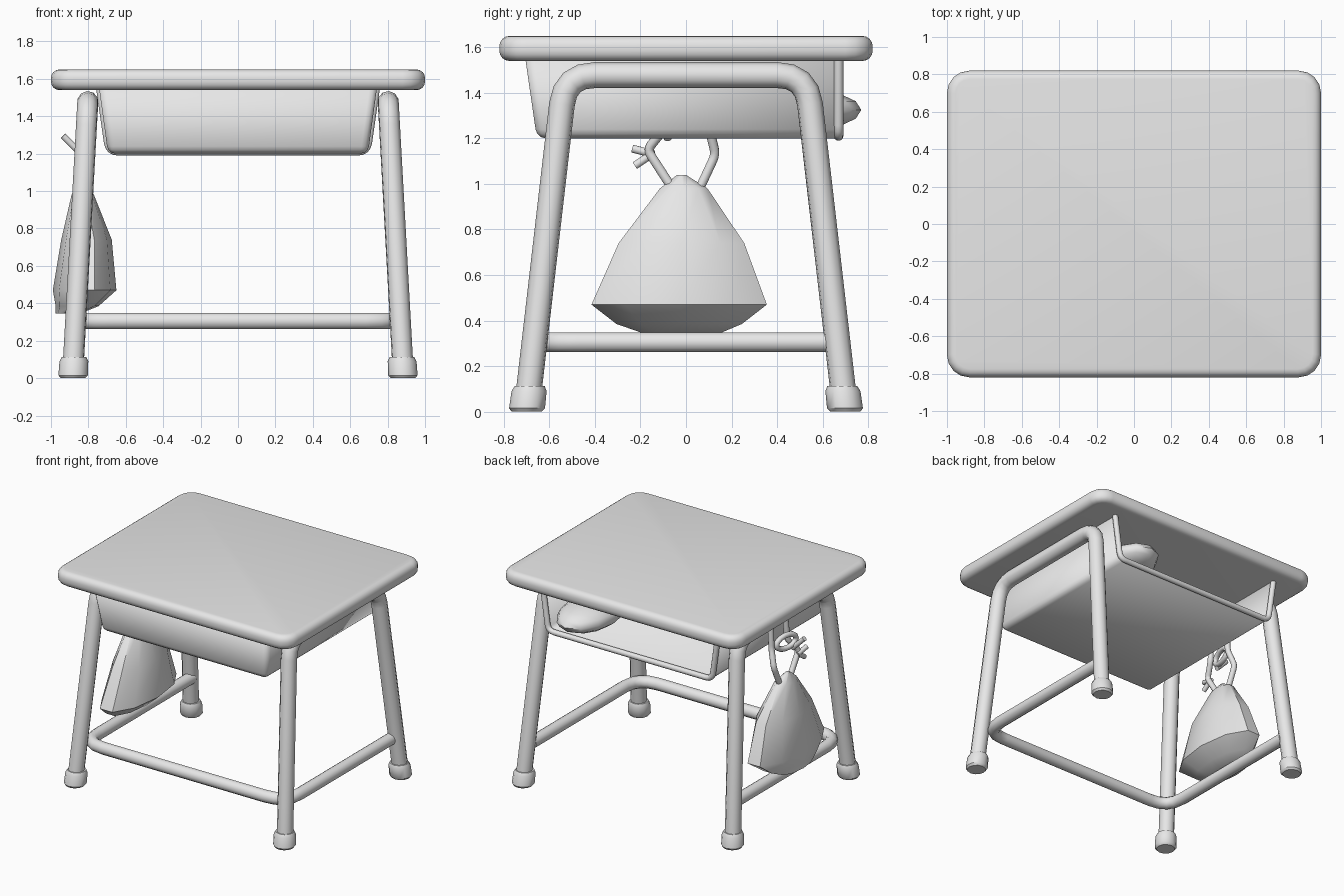
import bpy, bmesh, math
from mathutils import Vector

cube = bpy.data.objects.get("Cube")
if cube:
    bpy.data.objects.remove(cube, do_unlink=True)

grey = bpy.data.materials.new("plain_grey")
grey.use_nodes = True
grey.diffuse_color = (0.8, 0.8, 0.8, 1)
for node in grey.node_tree.nodes:
    if node.type == 'BSDF_PRINCIPLED':
        node.inputs["Base Color"].default_value = grey.diffuse_color


def finish(obj, angle=40):
    if not obj.data.materials:
        obj.data.materials.append(grey)
    bpy.ops.object.select_all(action='DESELECT')
    obj.select_set(True)
    bpy.context.view_layer.objects.active = obj
    bpy.ops.object.shade_smooth_by_angle(angle=math.radians(angle))
    return obj


def from_bmesh(name, bm):
    bmesh.ops.recalc_face_normals(bm, faces=bm.faces)
    mesh = bpy.data.meshes.new(name)
    bm.to_mesh(mesh)
    bm.free()
    obj = bpy.data.objects.new(name, mesh)
    bpy.context.collection.objects.link(obj)
    return obj


def rounded(points, radius, steps=4):
    """Round the inner corners of a path."""
    pts = [Vector(p) for p in points]
    out = [pts[0]]
    for a, b, c in zip(pts, pts[1:], pts[2:]):
        p = b + (a - b).normalized() * radius
        q = b + (c - b).normalized() * radius
        for i in range(steps + 1):
            t = i / steps
            out.append(p * (1 - t) ** 2 + b * 2 * t * (1 - t) + q * t * t)
    return out + [pts[-1]]


def tube(name, path, radius, closed=False, sides=3):
    curve = bpy.data.curves.new(name, 'CURVE')
    curve.dimensions = '3D'
    curve.bevel_depth = radius
    curve.bevel_resolution = sides
    curve.use_fill_caps = True
    spline = curve.splines.new('POLY')
    spline.points.add(len(path) - 1)
    spline.use_cyclic_u = closed
    for point, co in zip(spline.points, path):
        point.co = (*co, 1)
    temp = bpy.data.objects.new(name, curve)
    bpy.context.collection.objects.link(temp)
    bpy.context.view_layer.update()
    mesh = bpy.data.meshes.new_from_object(
        temp.evaluated_get(bpy.context.evaluated_depsgraph_get()))
    bpy.data.objects.remove(temp, do_unlink=True)
    obj = bpy.data.objects.new(name, mesh)
    bpy.context.collection.objects.link(obj)
    return finish(obj, 50)


def loft(name, rings, sides, angle=40):
    """Stack elliptical rings given as (x, y, z, radius_x, radius_y)."""
    bm = bmesh.new()
    loops = []
    for x, y, z, rx, ry in rings:
        angles = [math.tau * i / sides for i in range(sides)]
        loops.append([bm.verts.new((x + rx * math.cos(a), y + ry * math.sin(a), z))
                      for a in angles])
    for low, high in zip(loops, loops[1:]):
        for i in range(sides):
            j = (i + 1) % sides
            bm.faces.new((low[i], low[j], high[j], high[i]))
    bm.faces.new(loops[0])
    bm.faces.new(loops[-1])
    return finish(from_bmesh(name, bm), angle)


# Tabletop with rounded corners and rim
bm = bmesh.new()
bmesh.ops.create_cube(bm, size=1)
for v in bm.verts:
    v.co = (v.co.x * 2, v.co.y * 1.64, 1.595 + v.co.z * 0.11)
upright = [e for e in bm.edges if abs(e.verts[0].co.z - e.verts[1].co.z) > 0.05]
bmesh.ops.bevel(bm, geom=upright, offset=0.12, segments=4, profile=0.5, affect='EDGES')
rim = [e for e in bm.edges if abs(e.verts[0].co.z - e.verts[1].co.z) < 0.05]
bmesh.ops.bevel(bm, geom=rim, offset=0.045, segments=4, profile=0.5, affect='EDGES')
finish(from_bmesh("tabletop", bm))

# Book tray, open at the back and under the top
bm = bmesh.new()
bmesh.ops.create_cube(bm, size=2)
for v in bm.verts:
    low = v.co.z < 0
    front = -0.655 if low else -0.705
    v.co = (v.co.x * (0.695 if low else 0.742),
            front if v.co.y < 0 else 0.67, 1.2 if low else 1.545)
bm.normal_update()
bmesh.ops.delete(bm, geom=[f for f in bm.faces if f.normal.z > 0.9 or f.normal.y > 0.9],
                 context='FACES_ONLY')
corners = [e for e in bm.edges if len(e.link_faces) == 2]
bmesh.ops.bevel(bm, geom=corners, offset=0.04, segments=3, profile=0.5, affect='EDGES')
tray = from_bmesh("tray", bm)
shell = tray.modifiers.new("thickness", 'SOLIDIFY')
shell.thickness = 0.018
shell.offset = -1
finish(tray)
lip = [(-0.738, 0.67, 1.545), (-0.69, 0.67, 1.21), (0.69, 0.67, 1.21), (0.738, 0.67, 1.545)]
tube("tray_rim", rounded(lip, 0.05), 0.021)

# Side frames and feet
for side, label in ((1, "left"), (-1, "right")):
    arch = [(side * 0.882, -0.695, 0.05), (side * 0.803, -0.53, 1.478),
            (side * 0.803, 0.53, 1.478), (side * 0.882, 0.695, 0.05)]
    tube(label + "_frame", rounded(arch, 0.13), 0.057)
    for end, place in ((-1, "front"), (1, "back")):
        profile = [(0, 0.066), (0.015, 0.079), (0.09, 0.077), (0.112, 0.066)]
        loft(f"{place}_{label}_foot",
             [(side * (0.882 - z * 0.05), end * (0.7 - z * 0.12), z, r, r)
              for z, r in profile], 12)

# Footrest rail running round the front
rail = [(-0.85, 0.65, 0.305), (-0.85, -0.64, 0.305), (0.85, -0.64, 0.305), (0.85, 0.65, 0.305)]
tube("footrest_rail", rounded(rail, 0.17), 0.045)

# Hanging bag
loft("bag", [(-0.91, -0.02, 0.345, 0.065, 0.18),
             (-0.86, -0.03, 0.385, 0.115, 0.29),
             (-0.82, -0.03, 0.47, 0.17, 0.405),
             (-0.81, -0.02, 0.74, 0.135, 0.29),
             (-0.83, -0.01, 0.98, 0.06, 0.11),
             (-0.84, -0.02, 1.04, 0.015, 0.02)], 10, 45)

# Bag cords, knot and loose ends
tube("front_cord", rounded([(-0.83, -0.06, 0.98), (-0.83, -0.17, 1.15),
                            (-0.79, -0.09, 1.25), (-0.78, -0.07, 1.5)], 0.03), 0.021)
tube("back_cord", rounded([(-0.83, 0.06, 0.98), (-0.83, 0.13, 1.13),
                           (-0.79, 0.1, 1.25), (-0.78, 0.1, 1.5)], 0.03), 0.021)
loop = [(-0.83 + 0.02 * math.cos(a), -0.02 + 0.09 * math.cos(a), 1.27 + 0.05 * math.sin(a))
        for a in [math.tau * i / 14 for i in range(14)]]
tube("knot_loop", loop, 0.02, closed=True)
ends = [((-0.84, -0.14, 1.13), (-0.85, -0.235, 1.155)),
        ((-0.84, -0.15, 1.13), (-0.84, -0.225, 1.08)),
        ((-0.84, -0.08, 1.2), (-0.935, -0.09, 1.295))]
for i, path in enumerate(ends):
    tube(f"cord_end_{i + 1}", [Vector(p) for p in path], 0.018)

# Soft pouch lying in the tray
bm = bmesh.new()
bmesh.ops.create_uvsphere(bm, u_segments=12, v_segments=8, radius=1)
for v in bm.verts:
    v.co = (0.48 + v.co.x * 0.2, 0.45 + v.co.y * 0.32, 1.325 + v.co.z * 0.1)
finish(from_bmesh("pouch", bm), 60)
